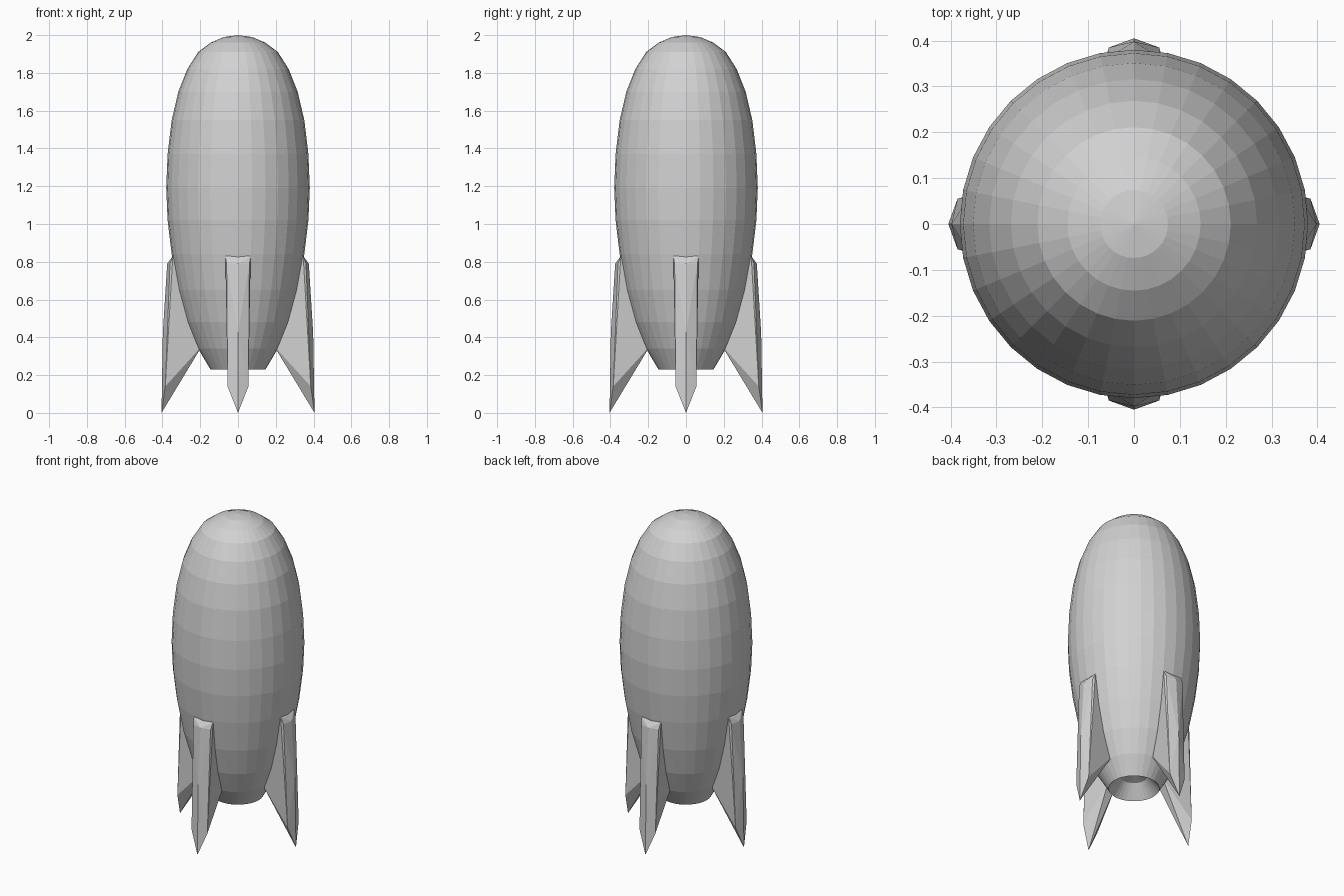
import bpy, bmesh, math
from mathutils import Vector

cube = bpy.data.objects.get("Cube")
if cube:
    bpy.data.objects.remove(cube, do_unlink=True)

# Single grey finish
grey = bpy.data.materials.new("plain_grey")
grey.use_nodes = True
COLOUR = (0.64, 0.64, 0.64, 1)
grey.diffuse_color = COLOUR
grey.node_tree.nodes["Principled BSDF"].inputs["Base Color"].default_value = COLOUR


def make_object(name, bm):
    bmesh.ops.recalc_face_normals(bm, faces=bm.faces[:])
    mesh = bpy.data.meshes.new(name)
    bm.to_mesh(mesh)
    bm.free()
    mesh.materials.append(grey)
    obj = bpy.data.objects.new(name, mesh)
    bpy.context.scene.collection.objects.link(obj)
    return obj


# Hull: evenly stepped arc radii at hand-placed heights, ending at the tail rim
SIDES = 32
RADIUS = 0.38
heights = [2.0, 1.99, 1.96, 1.91, 1.82, 1.7, 1.55, 1.37, 1.19,
           1.02, 0.84, 0.65, 0.48, 0.34, 0.23]
profile = [(RADIUS * math.sin(math.pi * i / 16), z) for i, z in enumerate(heights)]
# Nozzle recess folded up inside the tail
profile += [(0.076, 0.31), (0, 0.33)]

bm = bmesh.new()
points = [bm.verts.new((r, 0, z)) for r, z in profile]
edges = [bm.edges.new(pair) for pair in zip(points, points[1:])]
bmesh.ops.spin(bm, geom=points + edges, cent=(0, 0, 0), axis=(0, 0, 1),
               angle=math.tau, steps=SIDES, use_merge=False)
bmesh.ops.remove_doubles(bm, verts=bm.verts[:], dist=0.0005)
make_object("hull", bm)

# Fin: faceted wedge given as (distance out, half width, height)
fin_points = [
    (0.25, 0.05, 0.83),    # buried top
    (0.345, 0.067, 0.83),  # top shoulder
    (0.36, 0.06, 0.79),    # side top
    (0.385, 0.055, 0.14),  # side bottom
    (0.19, 0.03, 0.355),   # inner heel
    (0.375, 0, 0.79),      # ridge top
    (0.398, 0, 0.42),      # ridge middle
    (0.405, 0, 0),         # foot tip
]


def make_fin(name, angle):
    out = Vector((math.cos(angle), math.sin(angle), 0))
    side = Vector((-out.y, out.x, 0))
    bm = bmesh.new()
    for r, w, z in fin_points:
        for sign in ((1, -1) if w else (0,)):
            bm.verts.new(out * r + side * w * sign + Vector((0, 0, z)))
    bmesh.ops.convex_hull(bm, input=bm.verts[:])
    make_object(name, bm)


for i, place in enumerate(("left", "back", "right", "front")):
    make_fin(place + "_fin", i * math.pi / 2)
